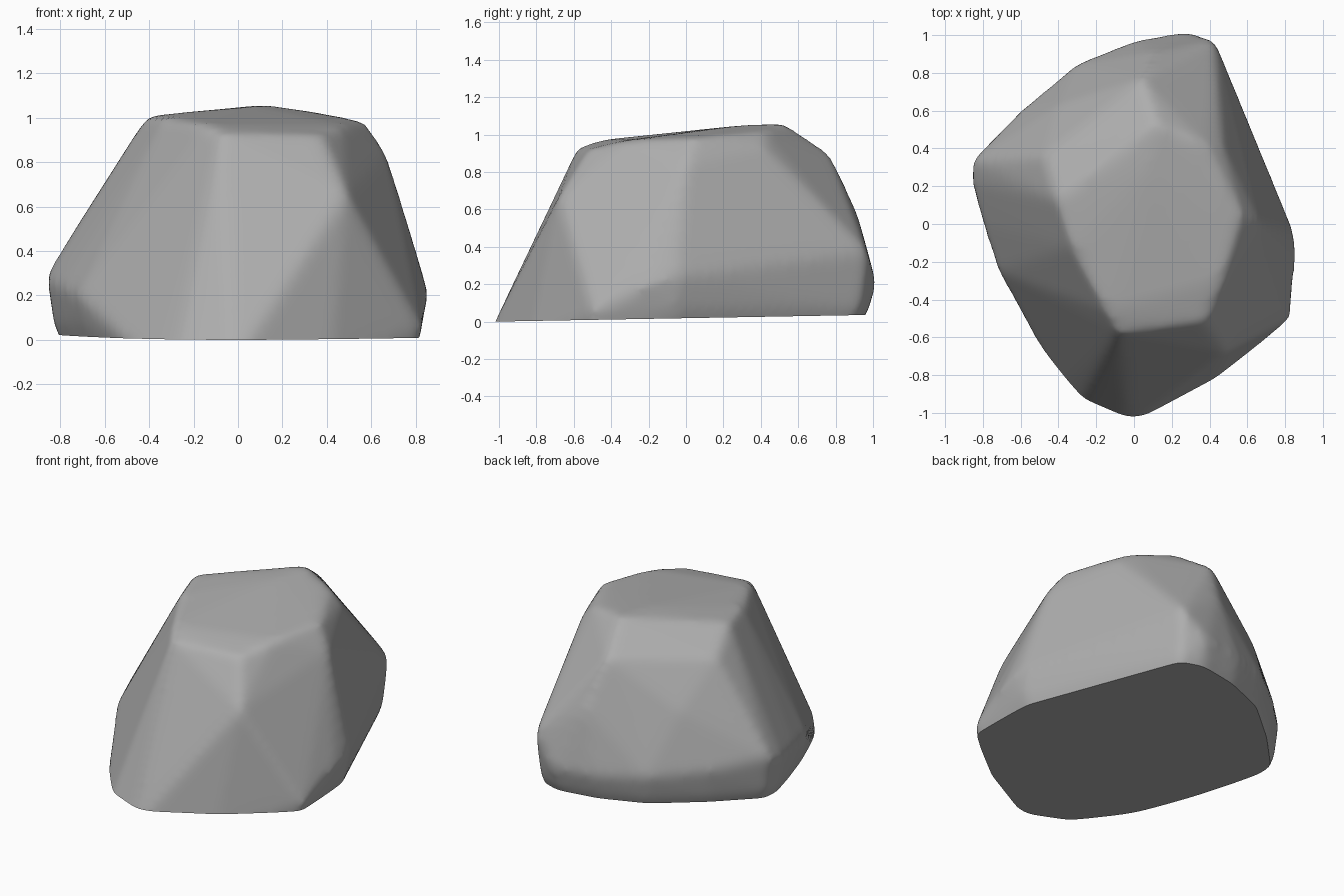
import bpy
import bmesh

cube = bpy.data.objects.get("Cube")
if cube:
    bpy.data.objects.remove(cube, do_unlink=True)

# Corners of the boulder, from the top down
plateau = [(-.41, .13, 1.01), (.12, .53, 1.06), (.08, .3, 1.05), (.38, .42, 1.02),
           (.57, .05, .985), (.47, -.3, .97), (.38, -.52, .92), (-.08, -.58, .93),
           (-.15, -.46, .97), (-.33, -.12, 1.0)]
shoulder = [(-.48, .36, .88), (.04, .77, .90), (.67, .0, .84), (.49, -.68, .66),
            (.47, .42, .93), (.45, .66, .68), (.1, .91, .6), (-.4, .63, .6)]
belly = [(.43, .97, .37), (.28, 1.02, .2), (.85, -.05, .24), (.855, -.2, .2),
         (-.86, .22, .27), (-.855, .34, .31), (-.6, .6, .25), (-.3, .85, .22),
         (.0, .97, .2), (-.8, .0, .24), (-.72, -.25, .2)]
front_foot = [(.83, -.5, .05), (.78, -.5, -.12), (-.38, -.87, -.12),
              (-.29, -.97, -.12), (-.03, -1.08, -.12), (.42, -.84, -.12)]
# The belly tucks in towards the ground
undercut = [(x * s, y * s, z) for s, z in ((.965, .07), (.87, -.12)) for x, y, _ in belly]

# Rough faceted block
bm = bmesh.new()
for p in plateau + shoulder + belly + front_foot + undercut:
    bm.verts.new(p)
bmesh.ops.convex_hull(bm, input=bm.verts[:])
loose = [v for v in bm.verts if not v.link_faces]
bmesh.ops.delete(bm, geom=loose, context='VERTS')
bmesh.ops.recalc_face_normals(bm, faces=bm.faces[:])
mesh = bpy.data.meshes.new("boulder")
bm.to_mesh(mesh)
bm.free()
rock = bpy.data.objects.new("boulder", mesh)
bpy.context.collection.objects.link(rock)
bpy.context.view_layer.objects.active = rock
rock.select_set(True)

# Worn, rounded edges
remesh = rock.modifiers.new("even_surface", 'REMESH')
remesh.mode = 'VOXEL'
remesh.voxel_size = 0.025
worn = rock.modifiers.new("worn_edges", 'SMOOTH')
worn.factor = 0.5
worn.iterations = 16
for name in [m.name for m in rock.modifiers]:
    bpy.ops.object.modifier_apply(modifier=name)

# Flat, slightly tilted underside
bm = bmesh.new()
bm.from_mesh(rock.data)
bmesh.ops.bisect_plane(bm, geom=bm.verts[:] + bm.edges[:] + bm.faces[:],
                       plane_co=(0, 0, .018), plane_no=(0, .018, -1), clear_outer=True)
rim = [e for e in bm.edges if e.is_boundary]
bmesh.ops.holes_fill(bm, edges=rim, sides=0)
bmesh.ops.recalc_face_normals(bm, faces=bm.faces[:])
bm.to_mesh(rock.data)
bm.free()
bpy.ops.object.shade_smooth_by_angle(angle=0.6)

# Stone colour
stone = bpy.data.materials.new("grey_stone")
stone.use_nodes = True
colour = (0.42, 0.42, 0.42, 1)
stone.diffuse_color = colour
bsdf = stone.node_tree.nodes["Principled BSDF"]
bsdf.inputs["Base Color"].default_value = colour
bsdf.inputs["Roughness"].default_value = 0.9
rock.data.materials.append(stone)
